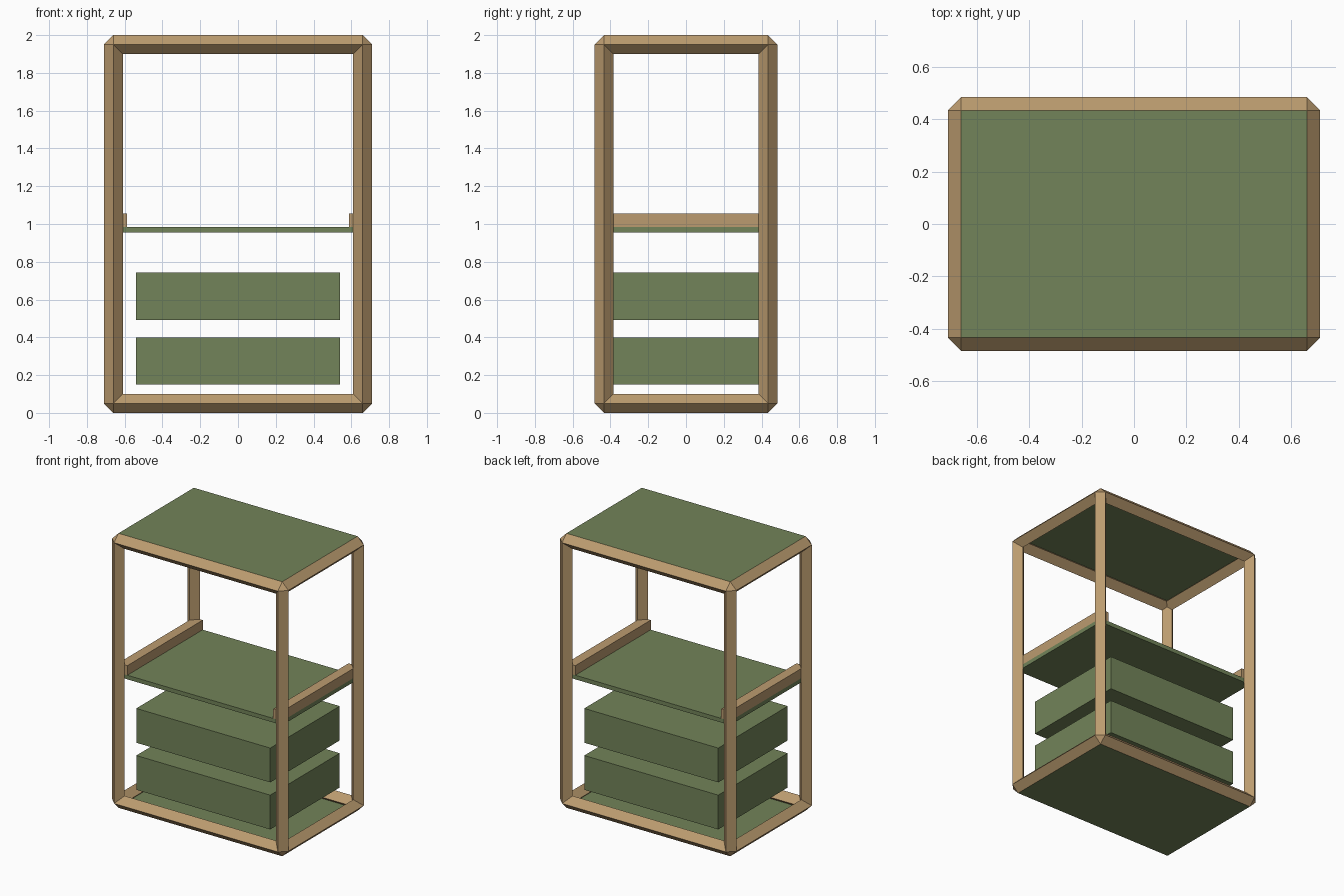
import bpy
import bmesh
from mathutils import Vector

if "Cube" in bpy.data.objects:
    bpy.data.objects.remove(bpy.data.objects["Cube"])

X, Y, Z0, Z1, R = 0.66, 0.434, 0.05, 1.95, 0.05   # bar centre lines and bar half-width


def material(name, rgb):
    m = bpy.data.materials.new(name)
    m.diffuse_color = (*rgb, 1)
    m.use_nodes = True
    m.node_tree.nodes["Principled BSDF"].inputs["Base Color"].default_value = m.diffuse_color
    return m


TAN = material("tan_wood", (0.50, 0.33, 0.16))
GREEN = material("green_panel", (0.17, 0.23, 0.10))


def finish(bm, name, mat):
    bmesh.ops.recalc_face_normals(bm, faces=bm.faces)
    me = bpy.data.meshes.new(name)
    bm.to_mesh(me)
    bm.free()
    me.materials.append(mat)
    bpy.context.collection.objects.link(bpy.data.objects.new(name, me))


def box(name, lo, hi, mat):
    bm = bmesh.new()
    bmesh.ops.create_cube(bm, size=1)
    lo, hi = Vector(lo), Vector(hi)
    bmesh.ops.scale(bm, vec=hi - lo, verts=bm.verts)
    bmesh.ops.translate(bm, vec=(lo + hi) / 2, verts=bm.verts)
    finish(bm, name, mat)


def axis(i, s=1):
    v = Vector((0, 0, 0))
    v[i] = s
    return v


def diamond_bar(name, a, b, ax):
    """Four-sided bar with its ridges pointing along the two other axes."""
    u, w = axis((ax + 1) % 3, R), axis((ax + 2) % 3, R)
    bm = bmesh.new()
    rings = [[bm.verts.new(Vector(p) + d) for d in (u, w, -u, -w)] for p in (a, b)]
    for i in range(4):
        j = (i + 1) % 4
        bm.faces.new((rings[0][i], rings[0][j], rings[1][j], rings[1][i]))
    bm.faces.new(rings[0])
    bm.faces.new(rings[1])
    finish(bm, name, TAN)


def corner_joint(name, p):
    """Octahedron that closes the three bars at a corner."""
    bm = bmesh.new()
    vs = [[bm.verts.new(Vector(p) + axis(i, s * R)) for s in (-1, 1)] for i in range(3)]
    for a in vs[0]:
        for b in vs[1]:
            for c in vs[2]:
                bm.faces.new((a, b, c))
    finish(bm, name, TAN)


# Frame: posts, rails and corner joints
for sx in (-1, 1):
    for sy in (-1, 1):
        diamond_bar("post", (sx * X, sy * Y, Z0), (sx * X, sy * Y, Z1), 2)
        for z in (Z0, Z1):
            corner_joint("corner_joint", (sx * X, sy * Y, z))
for z in (Z0, Z1):
    for s in (-1, 1):
        diamond_bar("long_rail", (-X, s * Y, z), (X, s * Y, z), 0)
        diamond_bar("side_rail", (s * X, -Y, z), (s * X, Y, z), 1)

# Top, middle and bottom panels
for name, z0, z1 in (("top_panel", 1.97, 2.0), ("shelf", 0.955, 0.985), ("bottom_panel", 0, 0.03)):
    box(name, (-X, -Y, z0), (X, Y, z1), GREEN)

# Raised bars along both shelf ends
box("left_shelf_bar", (-X, -Y, 0.985), (-0.588, Y, 1.055), TAN)
box("right_shelf_bar", (0.588, -Y, 0.985), (X, Y, 1.055), TAN)

# Drawers
box("lower_drawer", (-0.54, -0.4, 0.15), (0.54, 0.4, 0.40), GREEN)
box("upper_drawer", (-0.54, -0.4, 0.493), (0.54, 0.4, 0.743), GREEN)
